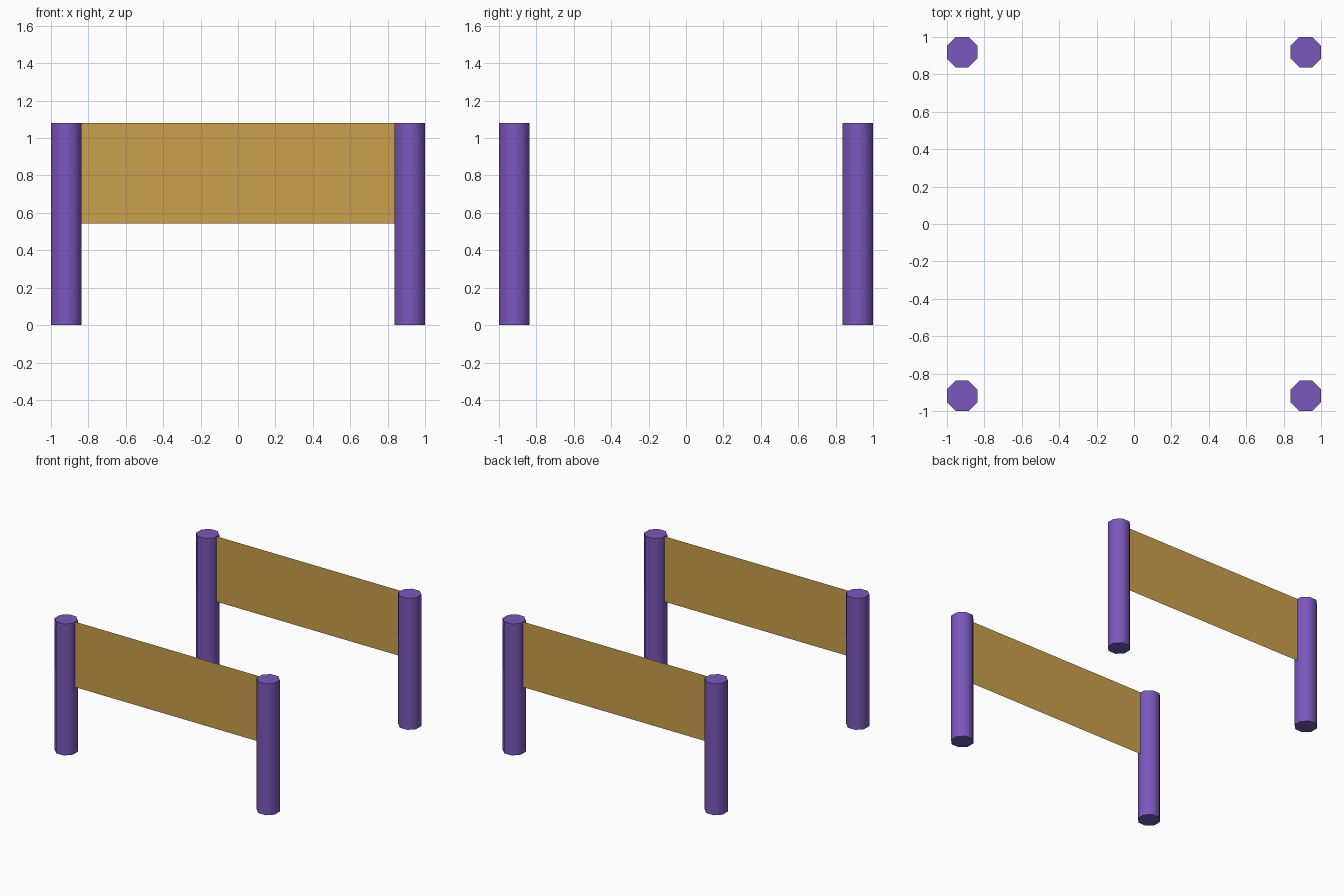
import bpy, math

if "Cube" in bpy.data.objects:
    bpy.data.objects.remove(bpy.data.objects["Cube"])

HEIGHT = 1.08
APOTHEM = 0.0815
CENTER = 1.0 - APOTHEM


def material(name, rgb):
    m = bpy.data.materials.new(name)
    m.diffuse_color = (*rgb, 1.0)
    m.use_nodes = True
    m.node_tree.nodes["Principled BSDF"].inputs["Base Color"].default_value = m.diffuse_color
    return m


purple = material("purple", (0.195, 0.095, 0.50))
ochre = material("ochre", (0.60, 0.35, 0.073))


# Octagonal post with flats facing the axes, smooth sides and sharp caps
def post(name, x, y):
    bpy.ops.mesh.primitive_cylinder_add(
        vertices=8, radius=APOTHEM / math.cos(math.pi / 8),
        depth=HEIGHT, location=(x, y, HEIGHT / 2),
        rotation=(0, 0, math.pi / 8))
    ob = bpy.context.object
    ob.name = name
    bpy.ops.object.transform_apply(location=False, rotation=True, scale=False)
    bpy.ops.object.shade_smooth_by_angle(angle=math.radians(60))
    ob.data.materials.append(purple)


# Thin single-sheet panel between two posts, upper half only
def panel(name, y):
    x = CENTER - APOTHEM
    z0, z1 = HEIGHT / 2 + 0.003, HEIGHT
    me = bpy.data.meshes.new(name)
    me.from_pydata([(-x, y, z0), (x, y, z0), (x, y, z1), (-x, y, z1)],
                   [], [(0, 1, 2, 3)])
    me.materials.append(ochre)
    bpy.context.collection.objects.link(bpy.data.objects.new(name, me))


for row, sy in (("front", -1), ("back", 1)):
    for side, sx in (("left", -1), ("right", 1)):
        post(f"{row}_{side}_post", sx * CENTER, sy * CENTER)
    panel(f"{row}_panel", sy * CENTER)
